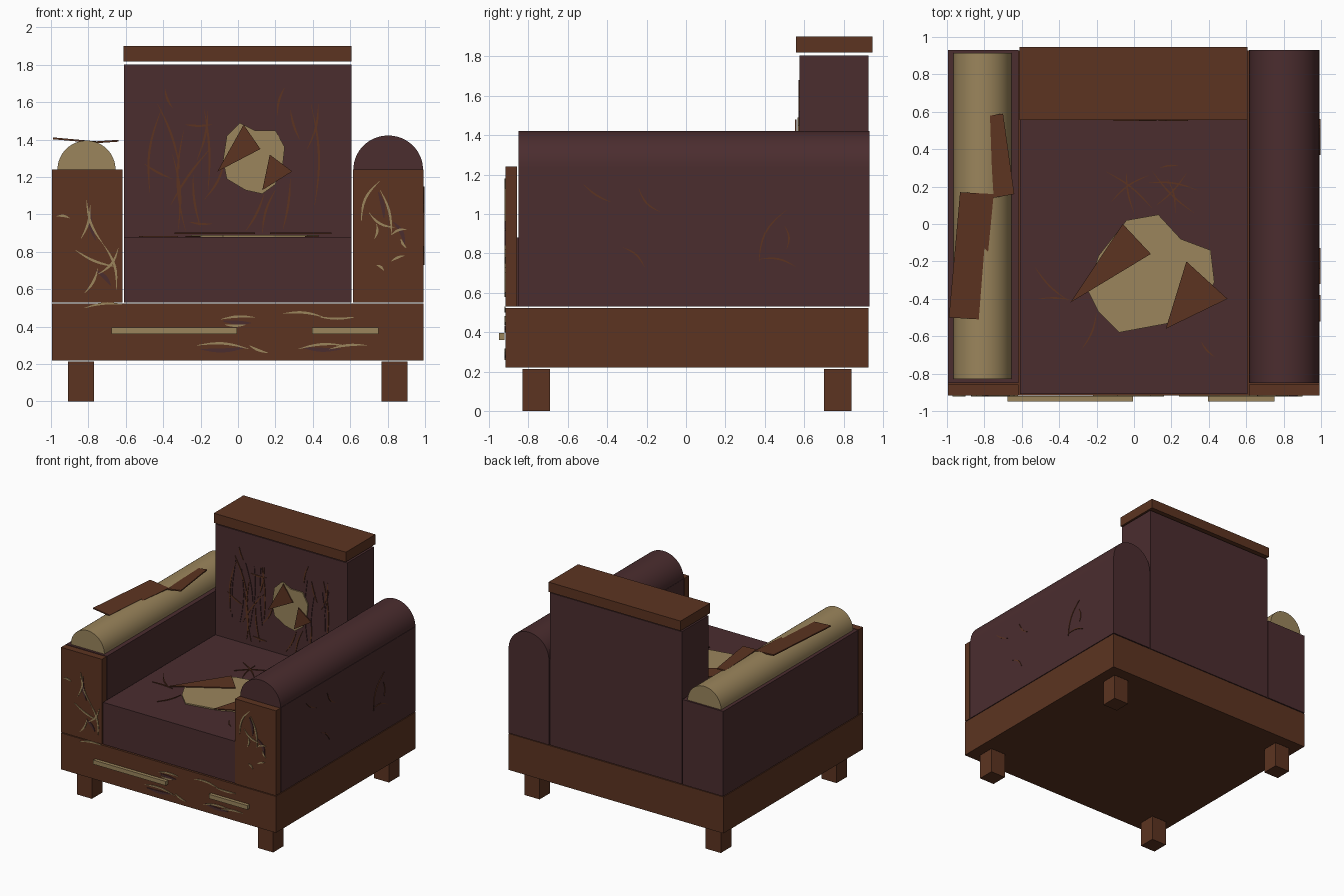
import bpy, bmesh, math, random
from mathutils import Vector

random.seed(4)
cube = bpy.data.objects.get("Cube")
if cube:
    bpy.data.objects.remove(cube)


def material(name, r, g, b):
    m = bpy.data.materials.new(name)
    m.use_nodes = True
    m.diffuse_color = (r, g, b, 1)
    m.node_tree.nodes["Principled BSDF"].inputs["Base Color"].default_value = (r, g, b, 1)
    return m


WOOD = material("brown wood", 0.107, 0.034, 0.015)
CLOTH = material("maroon cloth", 0.070, 0.026, 0.028)
FOAM = material("tan foam", 0.328, 0.235, 0.107)


def finish(name, bm, mat):
    bmesh.ops.recalc_face_normals(bm, faces=bm.faces)
    mesh = bpy.data.meshes.new(name)
    bm.to_mesh(mesh)
    bm.free()
    mesh.materials.append(mat)
    ob = bpy.data.objects.new(name, mesh)
    bpy.context.collection.objects.link(ob)
    return ob


def prism(bm, points, place, low, high):
    """Extrude a 2D outline from depth low to depth high on a placed plane."""
    a = [bm.verts.new(place(u, v, low)) for u, v in points]
    b = [bm.verts.new(place(u, v, high)) for u, v in points]
    bm.faces.new(a)
    bm.faces.new(b)
    for i in range(len(a)):
        j = (i + 1) % len(a)
        bm.faces.new((a[i], a[j], b[j], b[i]))


def plate(name, points, place, low, high, mat):
    bm = bmesh.new()
    prism(bm, [(u / 100, v / 100) for u, v in points], place, low, high)
    return finish(name, bm, mat)


def box(name, x, y, z, mat):
    bm = bmesh.new()
    outline = [(x[0], y[0]), (x[1], y[0]), (x[1], y[1]), (x[0], y[1])]
    prism(bm, outline, lambda u, v, d: (u, v, d), z[0], z[1])
    return finish(name, bm, mat)


def half_roll(name, cx, radius, height, y, z, mat):
    bm = bmesh.new()
    angles = [math.pi * i / 32 for i in range(33)]
    outline = [(cx + radius * math.cos(t), z + height * math.sin(t)) for t in angles]
    prism(bm, outline, lambda u, v, d: (u, d, v), y[0], y[1])
    ob = finish(name, bm, mat)
    bpy.ops.object.select_all(action="DESELECT")
    ob.select_set(True)
    bpy.context.view_layer.objects.active = ob
    bpy.ops.object.shade_smooth_by_angle(angle=math.radians(35))


def scratches(name, strokes, place, mat, width=0.006, bend=0.15):
    """Thin tapered curved slivers, each given by its two ends in hundredths."""
    bm = bmesh.new()
    for u0, v0, u1, v1 in strokes:
        a, b = Vector((u0, v0)) / 100, Vector((u1, v1)) / 100
        side = Vector((a.y - b.y, b.x - a.x))
        bow = random.choice((-1, 1)) * random.uniform(0.4, 1) * bend
        left, right = [], []
        for i in range(9):
            t = i / 8
            arc = math.sin(math.pi * t)
            mid = a.lerp(b, t) + side * bow * arc
            half = side.normalized() * width * (0.15 + 0.85 * arc) / 2
            left.append(mid + half)
            right.append(mid - half)
        prism(bm, left + right[::-1], place, -0.002, 0.005)
    finish(name, bm, mat)


# Surface planes: two coordinates along the surface, then height off it
def on_front(u, v, d): return (u, -0.917 - d, v)
def on_back_cushion(u, v, d): return (u, 0.575 - d, v)
def on_seat(u, v, d): return (u, v, 0.88 + d)
def on_side(u, v, d): return (0.992 + d, u, v)


# Frame and legs
box("base_frame", (-0.995, 0.992), (-0.917, 0.927), (0.22, 0.524), WOOD)
for side, x in (("right", -0.84), ("left", 0.836)):
    for end, y in (("front", -0.76), ("back", 0.77)):
        box(f"{end}_{side}_leg", (x - 0.07, x + 0.07), (y - 0.07, y + 0.07), (0, 0.213), WOOD)

# Seat, backrest and top rail
box("seat", (-0.61, 0.608), (-0.91, 0.57), (0.53, 0.88), CLOTH)
box("backrest", (-0.61, 0.608), (0.575, 0.927), (0.53, 1.803), CLOTH)
box("top_rail", (-0.613, 0.608), (0.557, 0.947), (1.818, 1.9), WOOD)

# Arms with wooden front panels
for side, x in (("right", (-0.995, -0.617)), ("left", (0.615, 0.992))):
    box(f"{side}_arm", x, (-0.85, 0.93), (0.53, 1.24), CLOTH)
    box(f"{side}_arm_panel", x, (-0.917, -0.858), (0.53, 1.24), WOOD)
half_roll("left_arm_roll", 0.803, 0.186, 0.182, (-0.85, 0.93), 1.24, CLOTH)
half_roll("right_arm_bare_roll", -0.81, 0.155, 0.155, (-0.83, 0.915), 1.24, FOAM)

# Loose torn flaps over the bare arm
plate("outer_arm_flap", [(-93, 17), (-75, 16), (-78, -15), (-80, -13), (-83, -51), (-99, -50)],
      lambda u, v, d: (u, v, 1.385 - 0.09 * (u + 0.8) + d), 0, 0.01, WOOD)
plate("inner_arm_flap", [(-77, 58), (-70, 59), (-64, 16), (-75, 14), (-76, 30)],
      lambda u, v, d: (u, v, 1.385 + 0.07 * (u + 0.7) + d), 0, 0.01, WOOD)

# Exposed stuffing and torn triangles
plate("seat_foam", [(13, 5), (25, -8), (41, -14), (43, -31), (37, -45), (19, -53), (-8, -58),
                    (-19, -47), (-25, -35), (-19, -17), (-4, 2)], on_seat, 0, 0.01, FOAM)
plate("seat_large_tear", [(-6, 0), (9, -16), (-34, -42)], on_seat, 0.015, 0.023, WOOD)
plate("seat_small_tear", [(28, -20), (50, -40), (17, -56)], on_seat, 0.015, 0.023, WOOD)
plate("backrest_foam", [(1, 149), (9, 145), (20, 145), (25, 136), (24, 127), (20, 116), (13, 111),
                        (4, 113), (-6, 119), (-8, 129), (-6, 142)], on_back_cushion, 0, 0.01, FOAM)
plate("backrest_large_tear", [(3, 148), (12, 135), (-11, 123)], on_back_cushion, 0.015, 0.023, WOOD)
plate("backrest_small_tear", [(17, 132), (29, 123), (13, 113)], on_back_cushion, 0.015, 0.023, WOOD)

# Tan trim strips on the front of the base
for name, x in (("long", (-0.675, -0.005)), ("short", (0.395, 0.75))):
    box(f"{name}_trim_strip", x, (-0.948, -0.92), (0.36, 0.395), FOAM)

# Scratches on the arm panels and base
scratches("panel_scratches", [
    (-81, 108, -72, 84), (-72, 84, -65, 60), (-87, 81, -65, 72), (-97, 99, -90, 98),
    (-64, 82, -75, 68), (-84, 87, -79, 105), (-75, 71, -82, 58), (76, 118, 66, 96),
    (76, 113, 82, 89), (70, 101, 84, 93), (82, 89, 90, 92), (87, 87, 90, 82),
    (74, 73, 78, 70), (82, 75, 89, 78), (74, 95, 73, 87)], on_front, FOAM, 0.013)
scratches("panel_gouges", [(-79, 104, -76, 86), (-76, 70, -68, 62), (75, 112, 78, 98),
                           (83, 96, 89, 84)], on_front, CLOTH, 0.022)
scratches("base_scratches", [
    (-22, 30, 6, 28), (6, 30, 16, 26), (-9, 44, 9, 45), (-7, 41, 4, 41), (24, 47, 46, 45),
    (44, 45, 62, 45), (32, 28, 57, 30), (49, 28, 69, 30), (-82, 50, -62, 52)],
    on_front, FOAM, 0.013, 0.08)
scratches("base_gouges", [(-20, 28, 4, 29), (-8, 43, 7, 42), (34, 29, 55, 28)],
          on_front, CLOTH, 0.022, 0.05)

# Scratches on the cloth
scratches("backrest_scratches", [
    (-43, 159, -31, 124), (-16, 156, -22, 129), (-35, 132, -32, 92), (-39, 167, -35, 157),
    (-29, 145, -28, 91), (-24, 121, -20, 93), (-50, 127, -35, 119), (-28, 148, -14, 148),
    (-15, 135, -36, 105), (25, 168, 21, 153), (43, 159, 37, 135), (28, 119, 24, 92),
    (14, 111, 4, 91), (20, 113, 13, 90), (-7, 129, -18, 108), (28, 156, 33, 140),
    (-41, 156, -47, 111), (-18, 156, -16, 113), (39, 159, 41, 105), (-26, 96, -14, 95)],
    on_back_cushion, WOOD, 0.012, 0.08)
scratches("backrest_creases", [(u, 156 - 8 * random.random(), u + random.uniform(-4, 4),
                                110 - 18 * random.random())
                               for u in (-42, -37, -33, -25, -19, 24, 31, 38, 44)],
          on_back_cushion, CLOTH, 0.014, 0.08)
scratches("seat_scratches", [
    (-15, 28, 10, 8), (-12, 12, 8, 26), (-4, 28, 0, 6), (10, 28, 32, 6), (12, 10, 28, 27),
    (8, 22, 34, 18), (14, 30, 24, 31), (-53, -23, -35, -41), (-51, -40, -32, -41),
    (-20, -47, -28, -67), (36, -63, 43, -71), (18, 24, 22, 6)], on_seat, WOOD, 0.009, 0.08)
scratches("side_scratches", [
    (-52, 115, -38, 106), (-24, 113, -13, 101), (-32, 83, -21, 73), (51, 102, 37, 75),
    (37, 77, 56, 73), (50, 94, 51, 82)], on_side, WOOD, 0.009)
